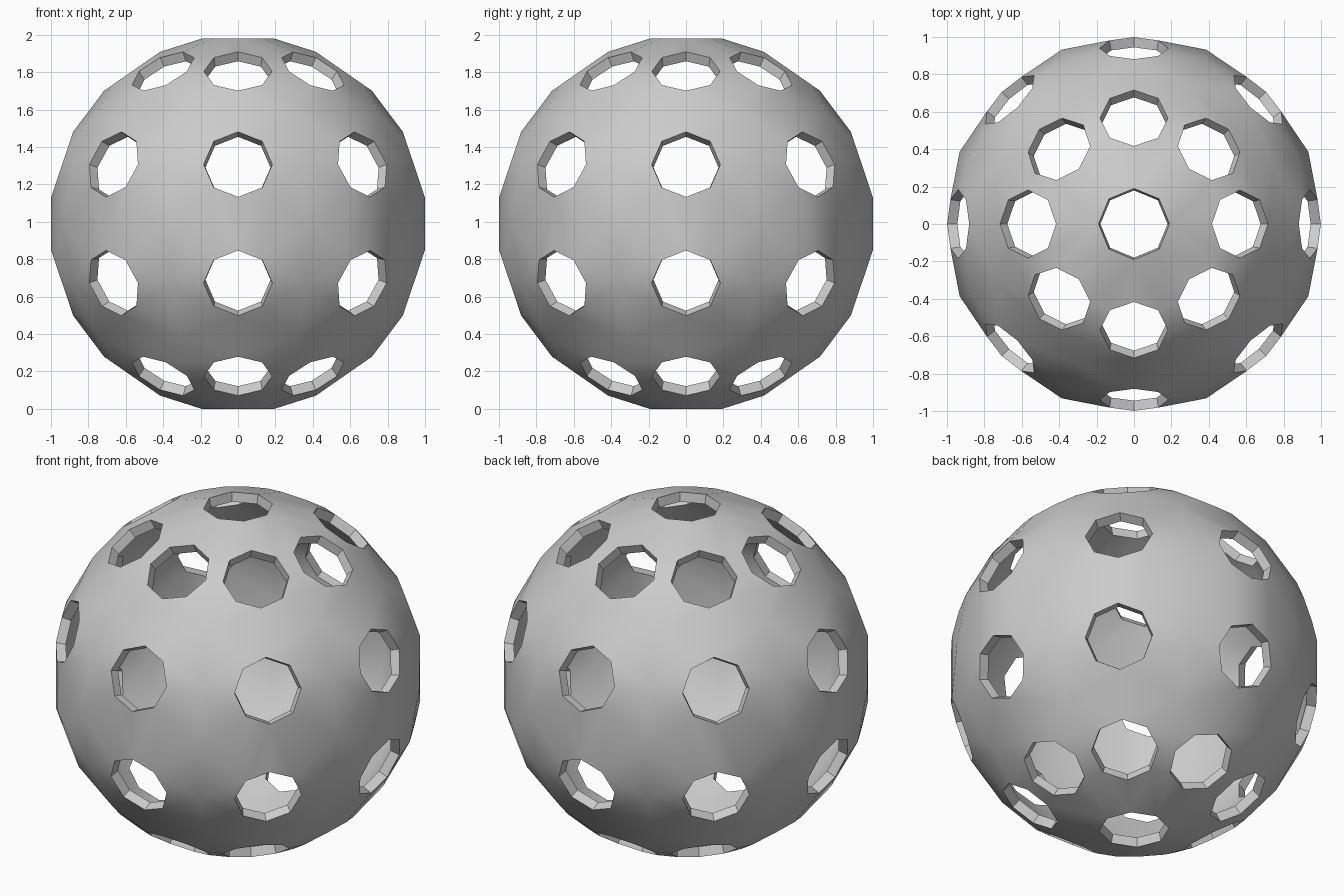
import bpy, bmesh, math
from mathutils import Vector, Matrix

cube = bpy.data.objects.get("Cube")
if cube:
    bpy.data.objects.remove(cube)

RADIUS = 1.009
WALL = 0.055
CENTRE = Vector((0, 0, 0.99))

grey = bpy.data.materials.new("plain grey")
grey.use_nodes = True
colour = (0.6, 0.6, 0.6, 1)
grey.diffuse_color = colour
grey.node_tree.nodes["Principled BSDF"].inputs["Base Color"].default_value = colour


def direction(lat, az):
    """Unit vector at a latitude and azimuth in degrees."""
    a, b = math.radians(lat), math.radians(az)
    return Vector((math.cos(a) * math.cos(b), math.cos(a) * math.sin(b), math.sin(a)))


# Hole layout: latitude, azimuth, angular radius
holes = [(90, 0, 10.86), (-90, 0, 10.86)]
for lat, size in ((18.65, 10.5), (55.2, 10.4)):
    for k in range(8):
        holes += [(lat, 45 * k, size), (-lat, 45 * k, size)]

bm = bmesh.new()
owner = {}

# Octagonal rims lying on the sphere
for i, (lat, az, size) in enumerate(holes):
    axis = direction(lat, az)
    start = Matrix.Rotation(math.radians(size), 3, direction(0, az + 90)) @ axis
    for k in range(8):
        p = Matrix.Rotation(math.radians(45 * k), 3, axis) @ start
        owner[bm.verts.new(p * RADIUS)] = i

# Filler points midway between the holes
for k in range(8):
    for lat in (-36.9, -18.65, 0, 18.65, 36.9):
        owner[bm.verts.new(direction(lat, 45 * k + 22.5) * RADIUS)] = -1

# Skin the points, then open the holes
bmesh.ops.convex_hull(bm, input=bm.verts[:])
caps = [f for f in bm.faces
        if owner[f.verts[0]] >= 0 and len({owner[v] for v in f.verts}) == 1]
bmesh.ops.delete(bm, geom=caps, context='FACES')

# Inner skin: the same surface, scaled inwards and joined at the rims
outer = bm.faces[:]
rims = [e for e in bm.edges if e.is_boundary]
copy = bmesh.ops.duplicate(bm, geom=bm.verts[:] + bm.edges[:] + outer)
twin = copy["vert_map"]
for v in [g for g in copy["geom"] if isinstance(g, bmesh.types.BMVert)]:
    v.co *= 1 - WALL / RADIUS
bmesh.ops.reverse_faces(bm, faces=[g for g in copy["geom"] if isinstance(g, bmesh.types.BMFace)])
for e in rims:
    a, b = e.verts
    bm.faces.new((a, b, twin[b], twin[a]))
bmesh.ops.recalc_face_normals(bm, faces=bm.faces[:])
bmesh.ops.translate(bm, verts=bm.verts[:], vec=CENTRE)

mesh = bpy.data.meshes.new("perforated_ball")
bm.to_mesh(mesh)
bm.free()
mesh.materials.append(grey)
ball = bpy.data.objects.new("perforated_ball", mesh)
bpy.context.collection.objects.link(ball)

# Smooth skin with crisp rims
bpy.ops.object.select_all(action='DESELECT')
ball.select_set(True)
bpy.context.view_layer.objects.active = ball
bpy.ops.object.shade_smooth_by_angle(angle=math.radians(35))
